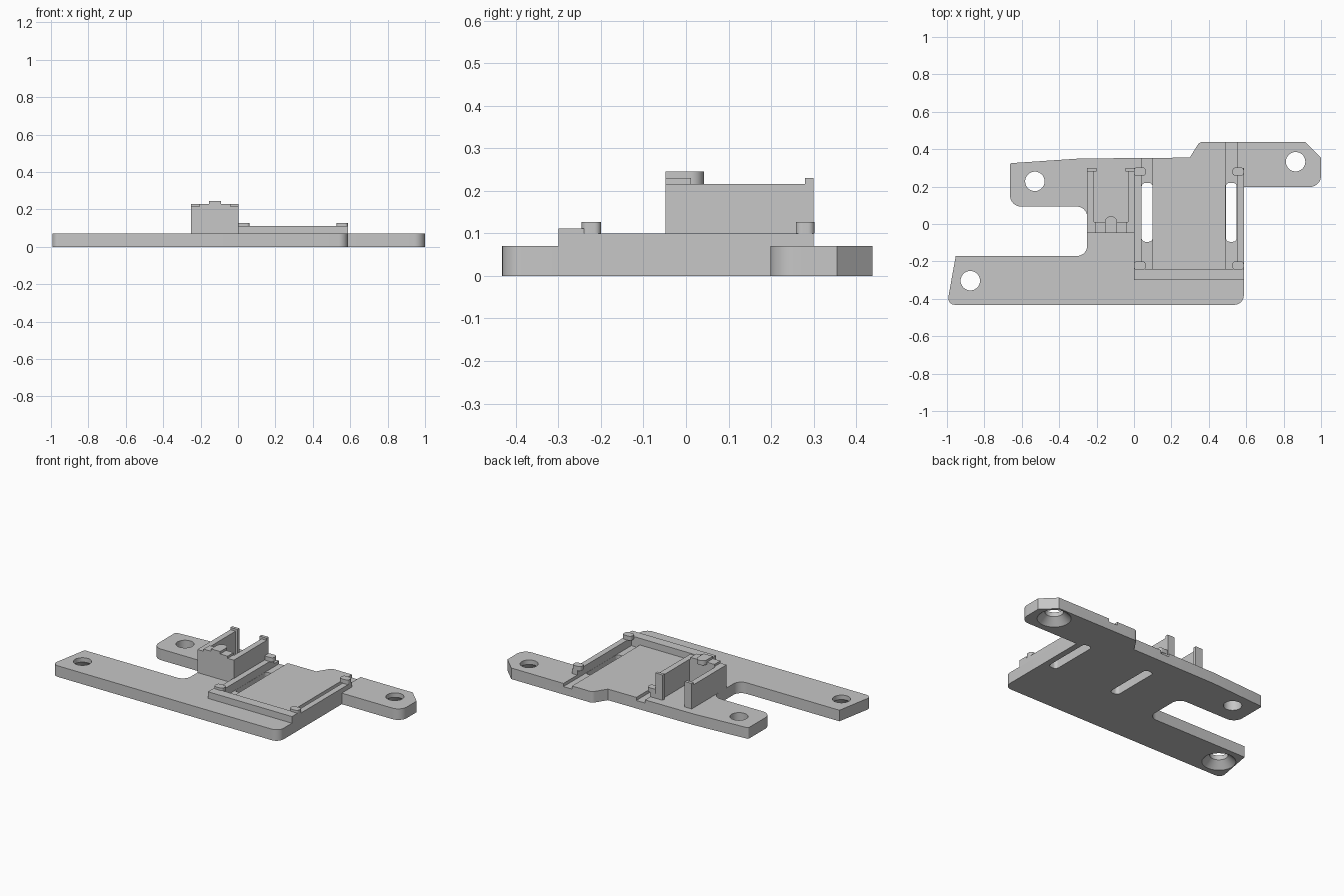
import bpy
import bmesh
import math
from mathutils import Vector, Matrix

cube = bpy.data.objects.get("Cube")
if cube:
    bpy.data.objects.remove(cube, do_unlink=True)

grey = bpy.data.materials.new("plain_grey")
grey.use_nodes = True
tone = (0.57, 0.57, 0.57, 1)
grey.diffuse_color = tone
grey.node_tree.nodes["Principled BSDF"].inputs["Base Color"].default_value = tone


def finish(name, bm):
    bmesh.ops.recalc_face_normals(bm, faces=bm.faces)
    mesh = bpy.data.meshes.new(name)
    bm.to_mesh(mesh)
    bm.free()
    mesh.materials.append(grey)
    ob = bpy.data.objects.new(name, mesh)
    bpy.context.collection.objects.link(ob)
    return ob


def rounded(points, steps=8):
    """Outline whose corners (x, y, radius) are filleted."""
    out = []
    for i, p in enumerate(points):
        c = Vector(p[:2])
        r = p[2] if len(p) > 2 else 0
        if not r:
            out.append(c)
            continue
        a = (Vector(points[i - 1][:2]) - c).normalized()
        b = (Vector(points[(i + 1) % len(points)][:2]) - c).normalized()
        half = a.angle(b) / 2
        centre = c + (a + b).normalized() * r / math.sin(half)
        start = (c + a * r / math.tan(half) - centre).normalized()
        end = (c + b * r / math.tan(half) - centre).normalized()
        out += [centre + start.slerp(end, k / steps) * r for k in range(steps + 1)]
    return out


def prism(name, points, z0, z1):
    bm = bmesh.new()
    face = bm.faces.new([bm.verts.new((p.x, p.y, z0)) for p in rounded(points)])
    ext = bmesh.ops.extrude_face_region(bm, geom=[face])
    top = [v for v in ext["geom"] if isinstance(v, bmesh.types.BMVert)]
    bmesh.ops.translate(bm, verts=top, vec=(0, 0, z1 - z0))
    return finish(name, bm)


def box(name, x0, x1, y0, y1, z0, z1, r=0):
    return prism(name, [(x0, y0, r), (x1, y0, r), (x1, y1, r), (x0, y1, r)], z0, z1)


def cone(name, x, y, z0, z1, r0, r1):
    bm = bmesh.new()
    bmesh.ops.create_cone(bm, cap_ends=True, segments=40, radius1=r0, radius2=r1,
                          depth=z1 - z0, matrix=Matrix.Translation((x, y, (z0 + z1) / 2)))
    return finish(name, bm)


def cut(target, cutter):
    cutter.hide_render = True
    mod = target.modifiers.new("cut", "BOOLEAN")
    mod.operation = "DIFFERENCE"
    mod.solver = "EXACT"
    mod.object = cutter
    bpy.context.view_layer.objects.active = target
    bpy.ops.object.modifier_apply(modifier=mod.name)
    bpy.data.objects.remove(cutter, do_unlink=True)


TOP = 0.07

# Base plate with three mounting arms
plate = prism("base_plate", [
    (-1.0, -0.432, 0.035), (0.587, -0.432, 0.05), (0.587, 0.198),
    (1.0, 0.198, 0.06), (1.0, 0.355), (0.915, 0.438),
    (0.35, 0.438, 0.03), (0.298, 0.355), (-0.29, 0.35), (-0.663, 0.325, 0.01),
    (-0.663, 0.093, 0.06), (-0.25, 0.093, 0.055), (-0.25, -0.171, 0.055),
    (-0.953, -0.171)], 0, TOP)

# Screw holes, two of them countersunk underneath
for x, y, sunk in [(-0.875, -0.303, True), (-0.53, 0.228, False), (0.864, 0.333, True)]:
    cut(plate, cone("hole_cutter", x, y, -0.1, 0.2, 0.052, 0.052))
    if sunk:
        cut(plate, cone("countersink_cutter", x, y, -0.01, 0.042, 0.106, 0.052))

# Shallow grooves running out of the back edge, each with a through slot
for x0, x1 in [(0.04, 0.10), (0.49, 0.55)]:
    cut(plate, box("groove_cutter", x0, x1, -0.24, 0.6, TOP - 0.02, 0.2))
    cut(plate, box("slot_cutter", x0 + 0.001, x1 - 0.001, -0.095, 0.22, -0.1, 0.2, 0.02))

# Tray: front wall, side rails and retaining lugs
box("tray_front_wall", 0, 0.587, -0.30, -0.24, TOP, 0.112)
for side, x0, x1, l0, l1 in [("right", 0, 0.04, 0, 0.062),
                             ("left", 0.55, 0.587, 0.527, 0.587)]:
    box(side + "_tray_rail", x0, x1, -0.30, 0.30, TOP, 0.10)
    for end, y0, y1 in [("front", -0.245, -0.20), ("back", 0.258, 0.302)]:
        box(f"{side}_{end}_tray_lug", l0, l1, y0, y1, 0.10, 0.127, 0.015)

# Upright holder: two side walls, hooks at the back end
for side, x0, x1, h0, h1 in [("right", -0.25, -0.213, -0.25, -0.2),
                             ("left", -0.033, 0.004, -0.046, 0.004)]:
    box(side + "_holder_wall", x0, x1, -0.048, 0.30, TOP, 0.216)
    box(side + "_holder_hook", h0, h1, 0.28, 0.30, 0.216, 0.23)
    box(side + "_holder_back_lip", h0, h1, 0.28, 0.30, TOP, 0.216)

# Holder front wall with raised ledges and a rounded middle tab
box("holder_front_wall", -0.215, -0.031, -0.048, 0.012, TOP, 0.216)
for side, x0, x1 in [("right", -0.207, -0.155), ("left", -0.091, -0.039)]:
    box(side + "_holder_ledge", x0, x1, -0.048, 0.012, 0.216, 0.23)
prism("holder_middle_tab", [(-0.155, -0.048), (-0.091, -0.048),
                            (-0.091, 0.042, 0.031), (-0.155, 0.042, 0.031)], 0.216, 0.245)

# Smooth the fillets and holes, keep edges sharp
bpy.ops.object.select_all(action="DESELECT")
for ob in bpy.context.scene.objects:
    if ob.type == "MESH" and grey.name in ob.data.materials:
        ob.select_set(True)
bpy.context.view_layer.objects.active = plate
bpy.ops.object.shade_smooth_by_angle(angle=math.radians(30))
